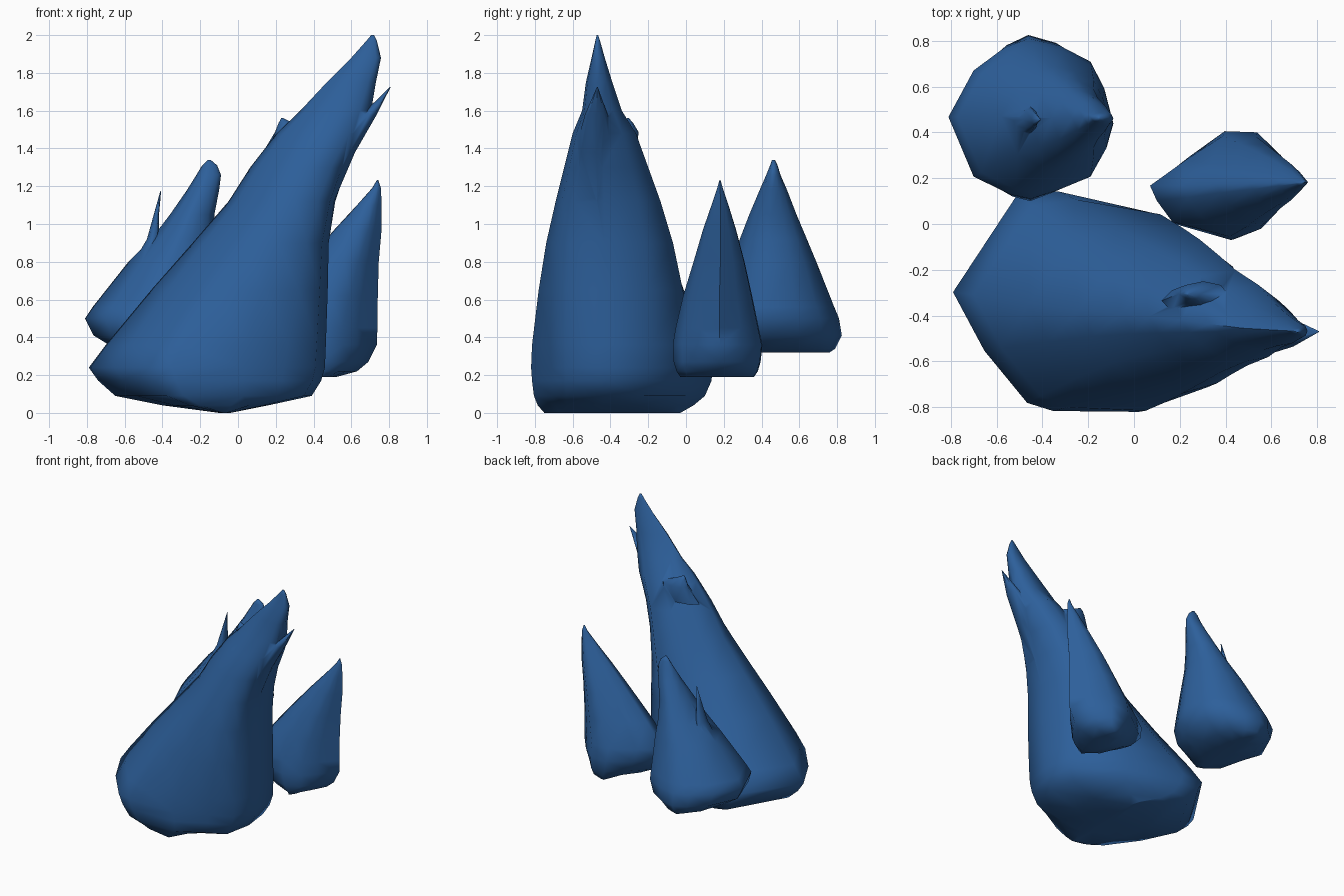
import bpy, bmesh, math

blue = bpy.data.materials.new("flame blue")
blue.diffuse_color = (0.026, 0.115, 0.325, 1)


def unit(foot):
    """Scale a footprint to the 0..1 square."""
    xs, ys = [p[0] for p in foot], [p[1] for p in foot]
    return [((x - min(xs)) / (max(xs) - min(xs)), (y - min(ys)) / (max(ys) - min(ys))) for x, y in foot]


def loft(name, foot, rings, top=None):
    """Stack footprints fitted to (z, xmin, xmax, ymin, ymax), blending to the top shape."""
    low = unit(foot)
    high = unit(top) if top else low
    bm = bmesh.new()
    loops = []
    for z, x0, x1, y0, y1 in rings:
        t = min(max((z - 0.2) / 0.8, 0), 1)
        loops.append([bm.verts.new((x0 + (a + (c - a) * t) * (x1 - x0),
                                    y0 + (b + (d - b) * t) * (y1 - y0), z))
                      for (a, b), (c, d) in zip(low, high)])
    n = len(foot)
    for a, b in zip(loops, loops[1:]):
        for i in range(n):
            j = (i + 1) % n
            bm.faces.new((a[i], a[j], b[j], b[i]))
    bm.faces.new(loops[0][::-1])
    bm.faces.new(loops[-1])
    bmesh.ops.triangulate(bm, faces=bm.faces[:])
    bmesh.ops.recalc_face_normals(bm, faces=bm.faces[:])
    me = bpy.data.meshes.new(name)
    bm.to_mesh(me)
    bm.free()
    me.materials.append(blue)
    ob = bpy.data.objects.new(name, me)
    bpy.context.collection.objects.link(ob)
    return ob


def flame(name, foot, rings, tongues=(), top=None):
    """A leaning flame body with extra pointed tongues fused on."""
    ob = loft(name, foot, rings, top)
    bpy.context.view_layer.objects.active = ob
    for t in tongues:
        horn = loft(name + "_tongue", OVAL, t)
        mod = ob.modifiers.new("fuse", 'BOOLEAN')
        mod.operation, mod.solver, mod.object = 'UNION', 'EXACT', horn
        bpy.ops.object.modifier_apply(modifier=mod.name)
        bpy.data.objects.remove(horn)
    bpy.ops.object.select_all(action='DESELECT')
    ob.select_set(True)
    bpy.ops.object.shade_smooth_by_angle(angle=math.radians(75))
    return ob


OVAL = [(math.cos(a * math.pi / 4), math.sin(a * math.pi / 4)) for a in range(8)]

# Large front flame, leaning right, with a keel-shaped underside
flame("large_flame",
      [(-.79, -.3), (-.5, .14), (-.33, .14), (.08, .04), (.44, -.2), (.47, -.42),
       (.42, -.64), (.25, -.71), (.03, -.82), (-.35, -.82), (-.46, -.79), (-.65, -.56)],
      [(0, -.10, -.04, -.75, -.03), (.04, -.40, .16, -.785, .04), (.09, -.65, .39, -.805, .10),
       (.17, -.74, .44, -.815, .135),
       (.24, -.79, .46, -.82, .145), (.36, -.70, .465, -.815, .12), (.65, -.46, .475, -.78, .02),
       (.90, -.24, .48, -.74, -.06), (1.12, -.05, .515, -.69, -.135), (1.30, .065, .575, -.645, -.20),
       (1.48, .205, .66, -.60, -.265), (1.60, .33, .705, -.55, -.34), (1.75, .47, .73, -.53, -.39),
       (1.88, .60, .757, -.50, -.43), (1.97, .68, .735, -.48, -.455), (2.0, .705, .72, -.473, -.465)],
      [[(1.1, .22, .50, -.62, -.32), (1.38, .42, .62, -.59, -.36),
        (1.58, .655, .735, -.535, -.415), (1.725, .804, .808, -.472, -.467)],
       [(1.36, .12, .44, -.40, -.27), (1.485, .195, .41, -.36, -.25), (1.535, .215, .29, -.33, -.28),
        (1.562, .23, .236, -.31, -.304)]],
      top=[(0, .54), (.18, .78), (.45, .93), (.74, 1), (.95, .78), (1, .46),
           (.95, .18), (.84, .06), (.62, 0), (.36, .08), (.20, .22), (.08, .38)])

# Round back-left flame with a second thin tongue
flame("back_left_flame",
      [(-.81, .47), (-.70, .68), (-.57, .78), (-.46, .825), (-.32, .79), (-.19, .72), (-.13, .60),
       (-.09, .44), (-.12, .33), (-.19, .20), (-.33, .14), (-.45, .10), (-.54, .12), (-.70, .20)],
      [(.32, -.50, -.40, .19, .76), (.34, -.65, -.25, .14, .79), (.41, -.765, -.14, .10, .825),
       (.50, -.81, -.09, .11, .81), (.56, -.77, -.092, .135, .785), (.80, -.58, -.11, .24, .69),
       (.92, -.46, -.13, .285, .64), (1.05, -.36, -.125, .335, .585), (1.18, -.27, -.10, .39, .535),
       (1.26, -.22, -.09, .425, .50), (1.31, -.19, -.11, .445, .485), (1.34, -.16, -.145, .455, .47)],
      [[(.72, -.60, -.42, .36, .53), (.92, -.482, -.42, .40, .51),
        (1.05, -.446, -.418, .43, .485), (1.175, -.411, -.407, .453, .458)]])

# Slim right-hand flame
flame("right_flame",
      [(.07, .17), (.23, .29), (.40, .405), (.55, .40), (.66, .30), (.76, .18),
       (.65, .06), (.57, -.02), (.43, -.07), (.17, .0), (.10, .10)],
      [(.19, .38, .52, -.03, .36), (.22, .27, .63, -.05, .38), (.27, .17, .69, -.065, .395),
       (.36, .085, .735, -.07, .405), (.45, .07, .738, -.055, .385), (.62, .21, .74, -.015, .35),
       (.80, .36, .745, .04, .31), (.97, .51, .76, .09, .265), (1.10, .63, .76, .135, .225),
       (1.19, .71, .757, .165, .195), (1.232, .735, .743, .177, .183)])
